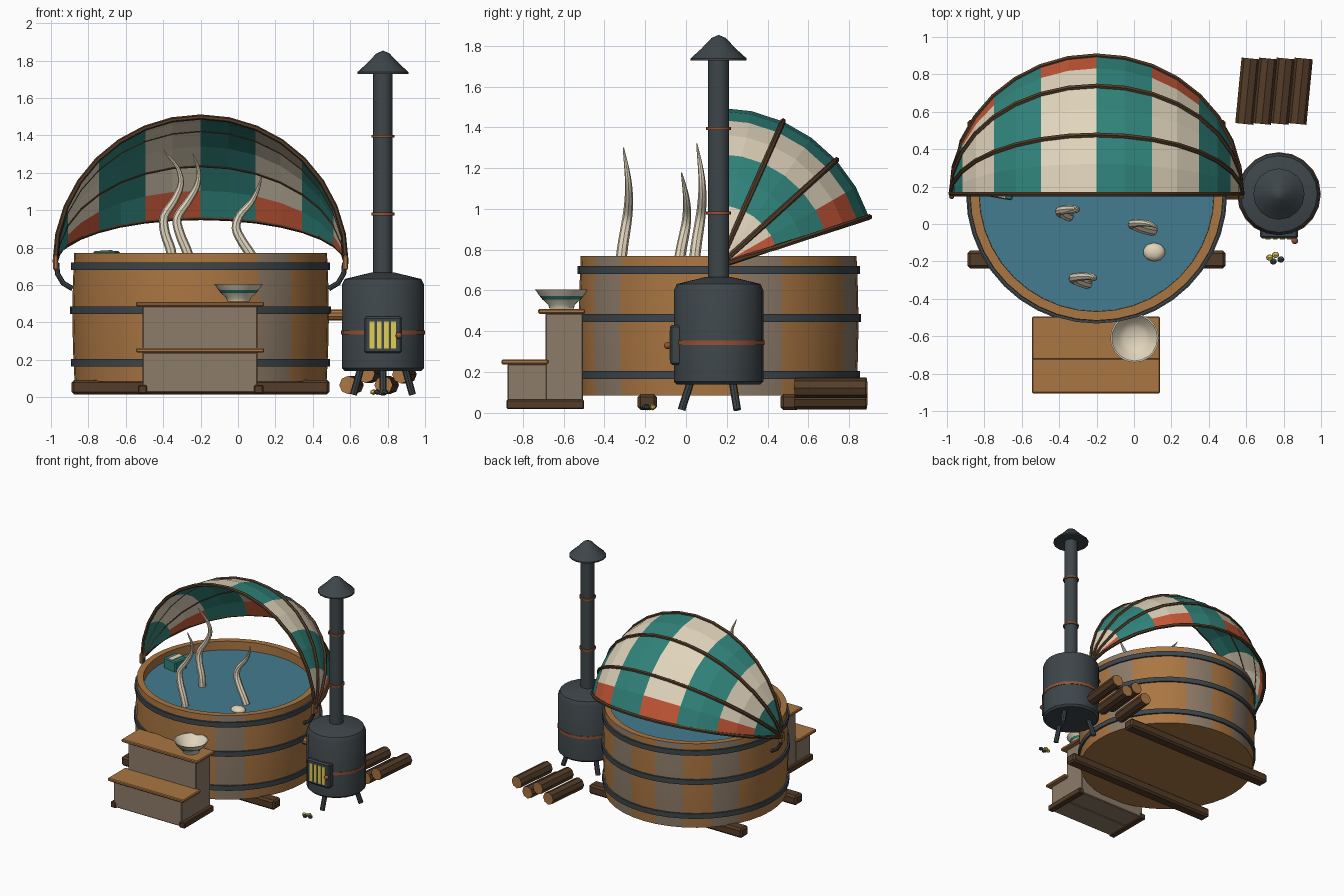
import bpy, bmesh
from math import sin, cos, pi, radians, atan2, degrees
from mathutils import Vector, Matrix

if "Cube" in bpy.data.objects:
    bpy.data.objects.remove(bpy.data.objects["Cube"])


def material(name, rgb):
    m = bpy.data.materials.new(name)
    m.use_nodes = True
    m.diffuse_color = (*rgb, 1)
    m.node_tree.nodes["Principled BSDF"].inputs["Base Color"].default_value = (*rgb, 1)
    return m


WOOD = material("warm wood", (.40, .18, .055))
GREY = material("weathered wood", (.27, .20, .14))
DARK = material("dark wood", (.089, .045, .021))
IRON = material("iron", (.048, .061, .068))
COPPER = material("copper", (.30, .085, .033))
TEAL = material("teal", (.03, .23, .20))
CREAM = material("cream", (.75, .66, .50))
RUST = material("rust orange", (.58, .10, .04))
WATER = material("water blue", (.058, .20, .28))
GLOW = material("yellow glow", (.75, .61, .09))

TUB = Vector((-.2, .16, 0))
STOVE = Vector((.775, .16, 0))


def finish(name, bm, mats, loc=(0, 0, 0), smooth=True):
    bmesh.ops.remove_doubles(bm, verts=bm.verts, dist=.0005)
    bmesh.ops.recalc_face_normals(bm, faces=bm.faces)
    me = bpy.data.meshes.new(name)
    bm.to_mesh(me)
    bm.free()
    for m in mats:
        me.materials.append(m)
    if smooth:
        me.shade_smooth()
        me.set_sharp_from_angle(angle=radians(35))
    ob = bpy.data.objects.new(name, me)
    ob.location = loc
    bpy.context.collection.objects.link(ob)
    return ob


def lathe(name, profile, mats, loc=(0, 0, 0), n=20, rule=None, closed=False):
    """Revolve (radius, height) points; rule(ring, angle) picks the material."""
    bm = bmesh.new()
    rings = [[bm.verts.new((r * sin(2 * pi * k / n), -r * cos(2 * pi * k / n), z))
              for k in range(n)] for r, z in profile]
    count = len(rings)
    for i in range(count if closed else count - 1):
        a, b = rings[i], rings[(i + 1) % count]
        for k in range(n):
            f = bm.faces.new((a[k], a[(k + 1) % n], b[(k + 1) % n], b[k]))
            if rule:
                f.material_index = rule(i, 360 * (k + .5) / n)
    return finish(name, bm, mats, loc)


def hoop(name, r, z, w, h, mat, loc, n=20):
    return lathe(name, [(r, z - h / 2), (r, z + h / 2), (r - w, z + h / 2), (r - w, z - h / 2)],
                 [mat], loc, n, closed=True)


def box(name, lo, hi, mat, bevel=.006, turn=0):
    lo, hi = Vector(lo), Vector(hi)
    bm = bmesh.new()
    bmesh.ops.create_cube(bm, size=1, matrix=Matrix.Diagonal((*(hi - lo), 1)))
    ob = finish(name, bm, [mat], (lo + hi) / 2, smooth=False)
    ob.rotation_euler.z = radians(turn)
    if bevel:
        mod = ob.modifiers.new("soft edges", "BEVEL")
        mod.width, mod.segments = bevel, 1
    return ob


def tube(name, points, radius, mat, sides=8, radii=None, smooth=True):
    """Sweep a round section along a path."""
    pts = [Vector(p) for p in points]
    bm = bmesh.new()
    rings = []
    for i, p in enumerate(pts):
        d = (pts[min(i + 1, len(pts) - 1)] - pts[max(i - 1, 0)]).normalized()
        u = d.cross(Vector((0, 1, 0)) if abs(d.y) < .9 else Vector((1, 0, 0))).normalized()
        v = d.cross(u)
        r = radii[i] if radii else radius
        rings.append([bm.verts.new(p + r * (cos(2 * pi * k / sides) * u + sin(2 * pi * k / sides) * v))
                      for k in range(sides)])
    for a, b in zip(rings, rings[1:]):
        for k in range(sides):
            bm.faces.new((a[k], a[(k + 1) % sides], b[(k + 1) % sides], b[k]))
    bm.faces.new(rings[0])
    bm.faces.new(rings[-1])
    return finish(name, bm, [mat], smooth=smooth)


def ball(name, loc, size, mat, level=2):
    bm = bmesh.new()
    bmesh.ops.create_icosphere(bm, subdivisions=level, radius=1, matrix=Matrix.Diagonal((*size, 1)))
    return finish(name, bm, [mat], loc, smooth=level > 1)


# Tub: slightly bulging staves, some of them weathered
grey_staves = {2, 6, 9, 11, 13}
lathe("tub", [(0, .085), (.674, .085), (.682, .25), (.686, .43), (.683, .6), (.676, .77),
              (.628, .77), (.625, .65), (0, .65)], [WOOD, GREY], TUB, 40,
      lambda i, a: int(1 <= i <= 4 and int((a + 9) // 18) % 20 in grey_staves))
lathe("water", [(0, .70), (.627, .70)], [WATER], TUB, 40)
for z, r in ((.70, .692), (.465, .698), (.185, .692)):
    hoop("tub_hoop", r, z, .018, .04, IRON, TUB, 40)
for y in (-.19, .51):
    box("support_beam", (-.89, y - .047, .015), (.49, y + .047, .092), DARK, .014)
tube("water_pipe", [(.46, .16, .44), (.58, .16, .44)], .03, WOOD, 10)

# Steps
box("upper_step_body", (-.51, -.69, .03), (.105, -.505, .488), GREY)
box("upper_tread", (-.545, -.725, .486), (.14, -.495, .51), WOOD)
box("lower_step_body", (-.51, -.875, .025), (.105, -.68, .24), GREY)
box("lower_tread", (-.545, -.905, .238), (.14, -.675, .262), WOOD)
for x in (-.51, .11):
    box("step_skid", (x - .025, -.88, .018), (x + .025, -.5, .065), DARK)

# Bowl on the upper step, with a painted band
lathe("bowl", [(0, .512), (.06, .512), (.065, .53), (.095, .557), (.107, .572), (.13, .605),
               (.122, .605), (.085, .56), (.055, .54), (0, .535)], [CREAM, TEAL], (.003, -.61, 0), 20,
      lambda i, a: int(i == 3))

# Canopy: quarter sphere of cloth, eight stripes fanned between four ribs
R, PIVOT_Z = .772, .72


def dome(phi, theta, r=R):
    return TUB + Vector((-r * cos(phi), r * sin(phi) * cos(theta), PIVOT_Z + r * sin(phi) * sin(theta)))


SEGS, ROWS = 16, 6
bm = bmesh.new()
grid = [[bm.verts.new(dome(pi * i / SEGS, radians(90 - 72 * j / ROWS))) for j in range(ROWS + 1)]
        for i in range(SEGS + 1)]
for i in range(SEGS):
    for j in range(ROWS):
        f = bm.faces.new((grid[i][j], grid[i + 1][j], grid[i + 1][j + 1], grid[i][j + 1]))
        f.material_index = 0 if (i // 2) % 2 == 0 else (2 if j == ROWS - 1 else 1)
cloth = finish("canopy_cloth", bm, [TEAL, CREAM, RUST], smooth=False)
mod = cloth.modifiers.new("thickness", "SOLIDIFY")
mod.thickness, mod.offset = .008, 0
for angle in (90, 66, 42, 18):
    tube("canopy_rib", [dome(pi * i / SEGS, radians(angle), R + .006) for i in range(SEGS + 1)],
         .014, DARK, 6)
for s in (-1, 1):
    x = TUB.x + s * .775
    box("canopy_pivot", (x - .013, .135, .68), (x + .013, .19, .76), WOOD)
    tube("canopy_bracket", [(TUB.x + s * d, .16, z) for d, z in
                            ((.77, .72), (.765, .66), (.735, .61), (.685, .58))], .014, IRON)

# Stove with flue, cap and copper bands
lathe("stove_body", [(0, .14), (.205, .14), (.22, .155), (.22, .60), (.205, .632), (.06, .667), (0, .667)],
      [IRON], STOVE)
hoop("stove_band", .224, .345, .015, .022, COPPER, STOVE)
lathe("flue", [(0, .65), (.052, .65), (.052, 1.75), (0, 1.75)], [IRON], STOVE, 16)
for z in (.98, 1.395):
    hoop("flue_ring", .061, z, .014, .015, COPPER, STOVE, 16)
lathe("flue_cap", [(0, 1.735), (.137, 1.728), (.137, 1.738), (.085, 1.785), (.035, 1.838), (0, 1.853)],
      [IRON], STOVE, 16)
for k in range(3):
    a = 2 * pi * k / 3
    out = Vector((sin(a), -cos(a), 0))
    tube("stove_leg", [STOVE + out * .135 + Vector((0, 0, .16)), STOVE + out * .182 + Vector((0, 0, .015))],
         .019, IRON, 8)

# Stove door with glowing slots and a knob
box("stove_door", (.675, -.078, .235), (.877, -.02, .432), IRON, .01)
for k in range(4):
    x = .717 + k * .038
    box("fire_slot", (x - .013, -.084, .26), (x + .013, -.076, .405), GLOW, 0)
ball("door_knob", (.86, -.09, .33), (.018, .018, .018), COPPER)

# Embers on the ground
for x, y, m in ((.725, -.18, GLOW), (.757, -.165, GLOW), (.745, -.2, IRON), (.785, -.19, IRON)):
    ball("ember", (x, y, .028), (.021, .019, .016), m, 1)

# Log pile, bark sides with pale cut ends
for x, z in ((.607, .065), (.70, .125), (.795, .065), (.89, .122)):
    log = tube("log", [(x - .017, .535, z), (x + .017, .885, z)], .049, DARK, 8, smooth=False)
    log.data.materials.append(WOOD)
    for p in log.data.polygons:
        p.material_index = int(abs(p.normal.y) > .8)

# Steam wisps: x offsets from base to tip
wisps = ((.06, 1.32, (-.35, -.36, -.39, -.395, -.34, -.305, -.325, -.395)),
         (-.3, 1.30, (-.25, -.275, -.31, -.325, -.27, -.22, -.21, -.24)),
         (-.015, 1.178, (.10, .065, .02, -.01, .01, .07, .105, .125)))
for y, top, xs in wisps:
    path, radii = [], []
    last = len(xs) - 1
    for i in range(last * 3 + 1):
        t = i / 3
        k = min(int(t), last - 1)
        f = t - k
        w = [xs[max(k - 1, 0)], xs[k], xs[k + 1], xs[min(k + 2, last)]]
        x = .5 * (2 * w[1] + (w[2] - w[0]) * f + (2 * w[0] - 5 * w[1] + 4 * w[2] - w[3]) * f * f
                  + (3 * w[1] - w[0] - 3 * w[2] + w[3]) * f ** 3)
        u = t / last
        path.append((x, y + .02 * sin(5 * u - 1.5), .70 + (top - .70) * u))
        radii.append(.003 + .024 * (1 - u ** 2.5))
    tube("steam_wisp", path, 0, CREAM, 8, radii)

# Floating soap and folded towel
ball("soap", (.108, -.15, .705), (.06, .05, .03), CREAM)
box("towel", (-.765, .135, .69), (-.64, .26, .782), TEAL, .008, -10)
box("towel_stripe", (-.725, .14, .779), (-.68, .255, .787), CREAM, 0, -10)
